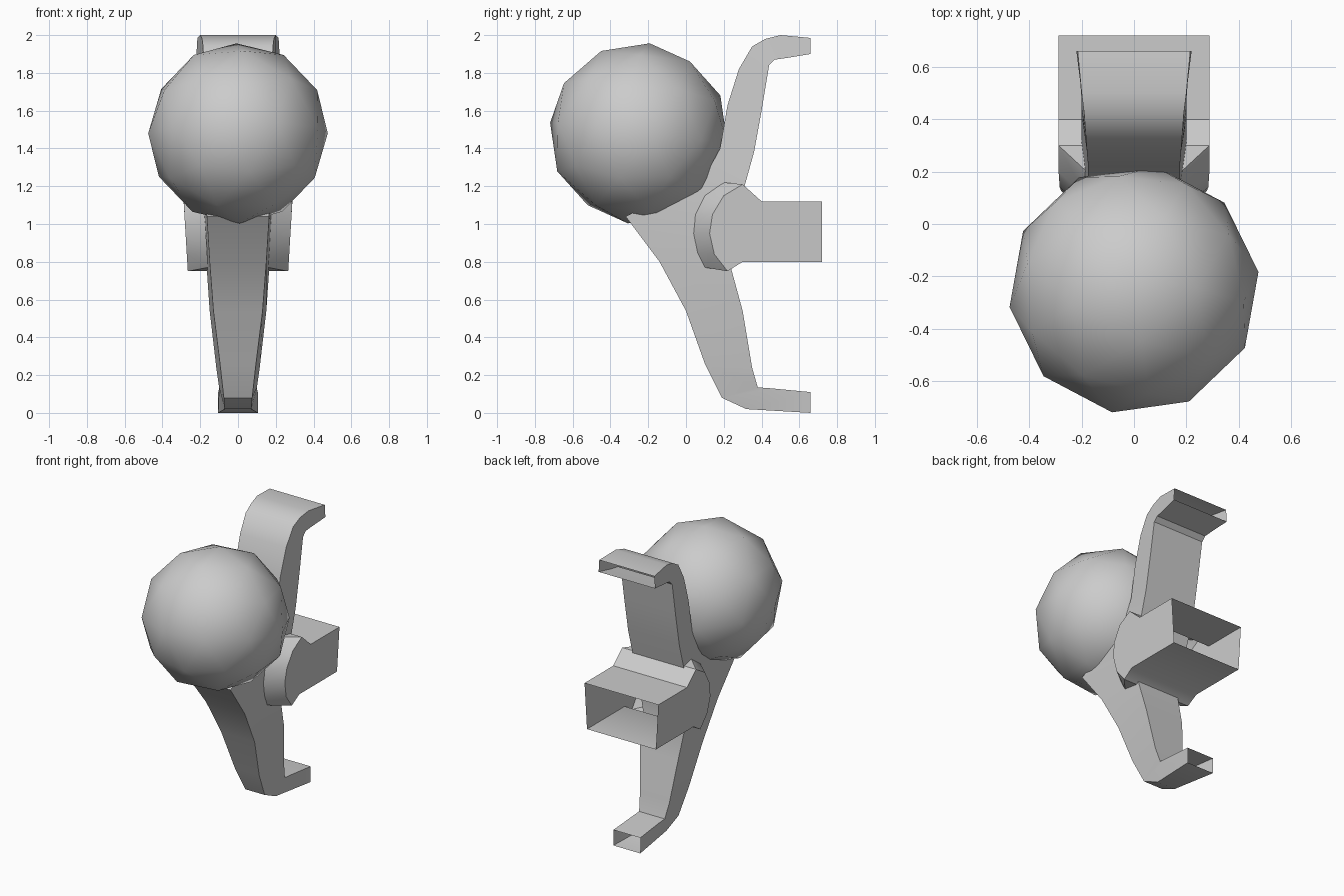
import bpy, bmesh, math
from mathutils import Matrix, Vector

cube = bpy.data.objects.get("Cube")
if cube:
    bpy.data.objects.remove(cube, do_unlink=True)

grey = bpy.data.materials.new("plain grey")
grey.use_nodes = True
colour = (0.6, 0.6, 0.6, 1)
grey.diffuse_color = colour
grey.node_tree.nodes["Principled BSDF"].inputs["Base Color"].default_value = colour


def finish(name, bm, angle):
    """Turn a bmesh into a shaded, coloured object."""
    mesh = bpy.data.meshes.new(name)
    bm.to_mesh(mesh)
    bm.free()
    mesh.materials.append(grey)
    obj = bpy.data.objects.new(name, mesh)
    bpy.context.collection.objects.link(obj)
    bpy.ops.object.select_all(action="DESELECT")
    obj.select_set(True)
    bpy.context.view_layer.objects.active = obj
    bpy.ops.object.shade_smooth_by_angle(angle=math.radians(angle))
    return obj


# Faceted ball, tipped slightly back
bm = bmesh.new()
bmesh.ops.create_icosphere(bm, subdivisions=2, radius=0.48)
turn = (Matrix.Rotation(math.radians(8), 4, "Z")
        @ Matrix.Rotation(math.radians(-7), 4, "X")
        @ Matrix.Rotation(math.radians(-90), 4, "Z"))
bmesh.ops.transform(bm, matrix=Matrix.Translation((0, -0.25, 1.48)) @ turn, verts=bm.verts)
finish("ball", bm, 60)

# Curved bracket: front (y, z, half width) and back (y, z, half width) per section
sections = [
    ((.66, 1.985, .215), (.66, 1.9, .22)),
    ((.5, 2, .2), (.54, 1.88, .205)),
    ((.42, 1.98, .19), (.47, 1.87, .2)),
    ((.35, 1.94, .185), (.44, 1.84, .2)),
    ((.28, 1.82, .18), (.42, 1.72, .2)),
    ((.22, 1.63, .175), (.4, 1.6, .2)),
    ((.18, 1.4, .175), (.36, 1.38, .2)),
    ((.1, 1.25, .17), (.31, 1.2, .2)),
    ((-.32, 1.04, .165), (.27, 1, .18)),
    ((-.14, .8, .15), (.24, .76, .165)),
    ((0, .54, .13), (.3, .54, .15)),
    ((.1, .26, .095), (.35, .24, .115)),
    ((.19, .08, .075), (.38, .135, .1)),
    ((.32, .02, .07), (.45, .13, .1)),
    ((.66, 0, .105), (.66, .11, .105)),
]
bm = bmesh.new()
rings = []
for (fy, fz, fw), (by, bz, bw) in sections:
    corners = ((-fw, fy, fz), (fw, fy, fz), (bw, by, bz), (-bw, by, bz))
    rings.append([bm.verts.new(c) for c in corners])
for upper, lower in zip(rings, rings[1:]):
    for i in range(4):
        j = (i + 1) % 4
        bm.faces.new((upper[i], lower[i], lower[j], upper[j]))
bmesh.ops.recalc_face_normals(bm, faces=bm.faces)
finish("bracket", bm, 30)

# Hollow socket, open at the back, with a chamfered round front
rear_top = [(.72, 1.12), (.4, 1.12)]
arc = [(.3, 1.21), (.2, 1.15), (.14, 1.05), (.125, .95), (.15, .84), (.22, .75)]
rear_bottom = [(.3, .8), (.72, .8)]
lip = [(.2, 1.22), (.1, 1.15), (.05, 1.05), (.04, .95), (.06, .85), (.1, .77)]
bm = bmesh.new()


def side_points(side, points, wide):
    return [bm.verts.new((side * (wide - .06 * max(0, 1.12 - z)), y, z)) for y, z in points]


outlines, lips = [], []
for side in (-1, 1):
    outline = side_points(side, rear_top + arc + rear_bottom, .288)
    edge = side_points(side, lip, .18)
    bm.faces.new(outline)
    curve = outline[2:8]
    for i in range(len(lip) - 1):
        bm.faces.new((curve[i], curve[i + 1], edge[i + 1], edge[i]))
    outlines.append(outline)
    lips.append(edge)
left, right = outlines
for i in (0, 1, 7, 8):
    bm.faces.new((left[i], right[i], right[i + 1], left[i + 1]))
for k, i in ((2, 0), (7, -1)):
    bm.faces.new((left[k], right[k], lips[1][i], lips[0][i]))
bmesh.ops.recalc_face_normals(bm, faces=bm.faces)
finish("socket", bm, 35)
